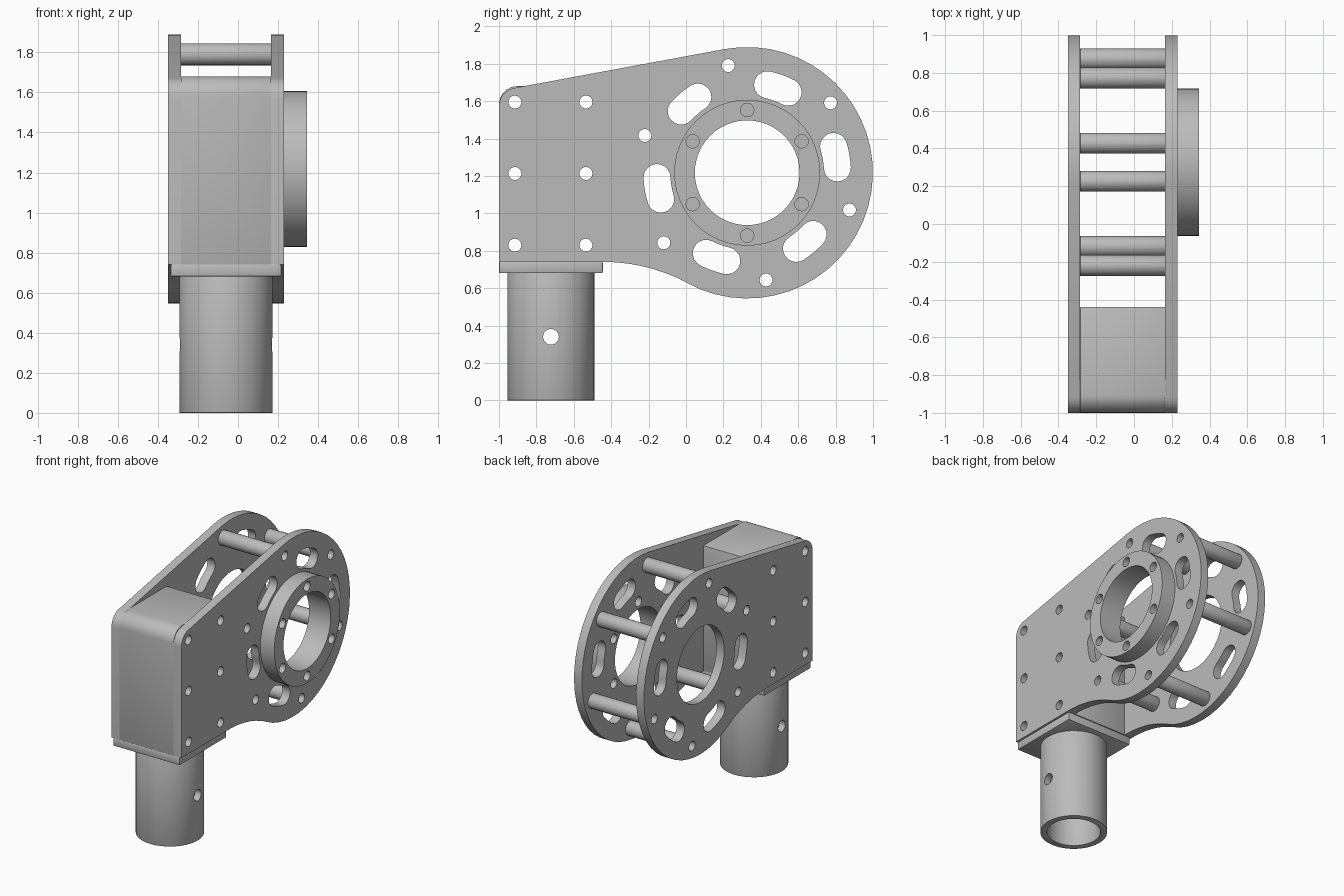
import bpy
import bmesh
from math import radians, cos, sin
from mathutils import Matrix, Vector

cube = bpy.data.objects.get("Cube")
if cube:
    bpy.data.objects.remove(cube, do_unlink=True)

grey = bpy.data.materials.new("plain_grey")
grey.use_nodes = True
grey.diffuse_color = (0.5, 0.5, 0.5, 1)
grey.node_tree.nodes["Principled BSDF"].inputs["Base Color"].default_value = (0.5, 0.5, 0.5, 1)

HUB = Vector((0.327, 1.217))          # hub centre in (y, z)
MID = -0.06                           # x centre of the housing
SIDE = Matrix(((0, 0, 1, 0), (1, 0, 0, 0), (0, 1, 0, 0), (0, 0, 0, 1)))
FLAT = Matrix.Identity(4)


def arc(c, r, a0, a1, n):
    """Points on an arc, angles in degrees."""
    angles = [radians(a0 + (a1 - a0) * i / n) for i in range(n + 1)]
    return [Vector((c[0] + r * cos(a), c[1] + r * sin(a))) for a in angles]


def circle(c, r, n=24):
    return arc(c, r, 0, 360, n)[:-1]


def polar(r, deg):
    return HUB + Vector((cos(radians(deg)), sin(radians(deg)))) * r


def bake(obj):
    """Replace an object by its evaluated mesh."""
    bpy.context.view_layer.update()
    mesh = bpy.data.meshes.new_from_object(obj.evaluated_get(bpy.context.evaluated_depsgraph_get()))
    name, matrix = obj.name, obj.matrix_world.copy()
    bpy.data.objects.remove(obj, do_unlink=True)
    bm = bmesh.new()
    bm.from_mesh(mesh)
    bmesh.ops.remove_doubles(bm, verts=bm.verts, dist=0.0002)
    bmesh.ops.transform(bm, matrix=matrix, verts=bm.verts)
    bmesh.ops.recalc_face_normals(bm, faces=bm.faces)
    for f in bm.faces:
        f.smooth = True
        f.material_index = 0
    bm.to_mesh(mesh)
    bm.free()
    mesh.materials.clear()
    mesh.materials.append(grey)
    mesh.set_sharp_from_angle(angle=radians(30))
    out = bpy.data.objects.new(name, mesh)
    bpy.context.collection.objects.link(out)
    return out


def extrude(name, loops, lo, hi, frame=SIDE, bevel=0.0):
    """Extrude an outline with holes between two offsets along the frame's axis."""
    curve = bpy.data.curves.new(name, 'CURVE')
    curve.dimensions = '2D'
    curve.fill_mode = 'BOTH'
    curve.extrude = (hi - lo) / 2
    for pts in loops:
        s = curve.splines.new('POLY')
        s.points.add(len(pts) - 1)
        for p, co in zip(s.points, pts):
            p.co = (co[0], co[1], 0, 1)
        s.use_cyclic_u = True
    obj = bpy.data.objects.new(name, curve)
    obj.matrix_world = frame @ Matrix.Translation((0, 0, (lo + hi) / 2))
    bpy.context.collection.objects.link(obj)
    obj = bake(obj)
    if bevel:
        m = obj.modifiers.new("bevel", 'BEVEL')
        m.width, m.segments = bevel, 2
        m.limit_method, m.angle_limit = 'ANGLE', radians(40)
        obj = bake(obj)
    obj.name = name
    return obj


def slot(deg):
    """Curved slot around the hub."""
    r, w, half = 0.483, 0.072, 7
    a, b = deg - half, deg + half
    return (arc(HUB, r + w, a, b, 4) + arc(polar(r, b), w, b, b + 180, 10)[1:]
            + arc(HUB, r - w, b, a, 4)[1:] + arc(polar(r, a), w, a + 180, a + 360, 10)[1:-1])


# Shared hole patterns
block_holes = [circle((y, z), 0.035, 16) for y in (-0.915, -0.535) for z in (0.83, 1.213, 1.595)]
post_spots = [polar(0.582, 40 + 60 * k) for k in range(6)]
post_holes = [circle(p, 0.035, 16) for p in post_spots]
ring_holes = [circle(polar(0.336, 30 + 60 * k), 0.036, 16) for k in range(6)]
slots = [slot(10 + 60 * k) for k in range(6)]
bore = [circle(HUB, 0.28, 48)]

# Side plates
outline = (arc((-0.44, -0.21), 0.95, 90, 61.7, 10)
           + arc(HUB, 0.672, -118.3, 100.3, 32)[1:]
           + arc((-0.9, 1.572), 0.1, 100.3, 180, 8)
           + [Vector((-1, 0.74))])
plate = [outline] + block_holes + post_holes + slots + bore
extrude("right_side_plate", plate, -0.35, -0.285)
extrude("left_side_plate", plate + ring_holes, 0.165, 0.23)

# Bearing ring on the outer side
extrude("bearing_ring", [circle(HUB, 0.39, 48)] + bore + ring_holes, 0.23, 0.345)

# Hollow spacer posts between the plates
for i, p in enumerate(post_spots):
    extrude(f"spacer_post_{i + 1}", [circle(p, 0.055), circle(p, 0.035, 16)], -0.285, 0.165, bevel=0.006)

# Clamped block between the plates
block = [Vector((-0.44, 0.74)), Vector((-0.44, 1.68))] + arc((-0.9, 1.58), 0.1, 90, 180, 8) + [Vector((-1, 0.74))]
extrude("mount_block", [block] + block_holes, -0.285, 0.165, bevel=0.01)

# Flange under the block
flange = [(MID - 0.277, -1), (MID + 0.277, -1), (MID + 0.277, -0.445), (MID - 0.277, -0.445)]
extrude("mount_flange", [flange], 0.68, 0.742, FLAT, bevel=0.008)

# Socket tube with a cross pin hole
centre = (MID, -0.722)
tube = extrude("socket_tube", [circle(centre, 0.233, 40), circle(centre, 0.185, 40)], 0, 0.685, FLAT, bevel=0.01)
cutter = extrude("pin_hole_cutter", [circle((-0.722, 0.34), 0.042)], -0.5, 0.5)
cutter.hide_render = True
cut = tube.modifiers.new("pin_hole", 'BOOLEAN')
cut.operation, cut.solver, cut.object = 'DIFFERENCE', 'EXACT', cutter
tube = bake(tube)
tube.name = "socket_tube"
bpy.data.objects.remove(cutter, do_unlink=True)
